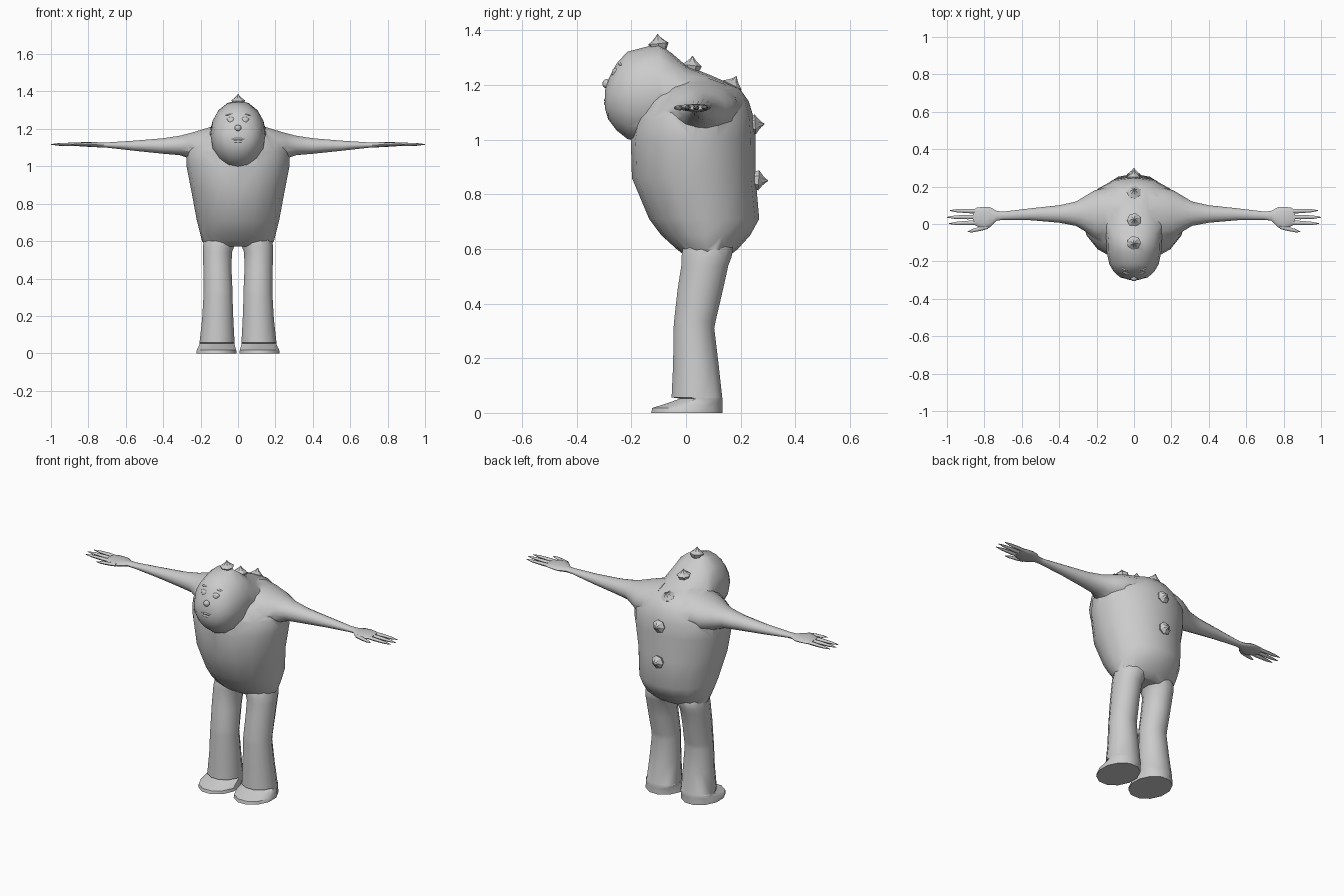
import bpy, bmesh
from math import sin, cos, pi, radians
from mathutils import Vector


def add_mesh(name, bm):
    bmesh.ops.recalc_face_normals(bm, faces=bm.faces)
    me = bpy.data.meshes.new(name)
    bm.to_mesh(me)
    bm.free()
    ob = bpy.data.objects.new(name, me)
    bpy.context.collection.objects.link(ob)
    return ob


def loft(name, axis, rings, n=16, side=1, turn=0.0):
    """Closed skin through ellipses (t, a_min, a_max, b_min, b_max) set along an axis."""
    bm = bmesh.new()
    loops = []
    for t, a0, a1, b0, b1 in rings:
        loop = []
        for i in range(n):
            w = 2 * pi * (i + turn) / n
            a = (a0 + a1) / 2 + (a1 - a0) / 2 * cos(w)
            b = (b0 + b1) / 2 + (b1 - b0) / 2 * sin(w)
            x, y, z = {'x': (t, a, b), 'y': (a, t, b), 'z': (a, b, t)}[axis]
            loop.append(bm.verts.new((side * x, y, z)))
        loops.append(loop)
    for p, q in zip(loops, loops[1:]):
        for i in range(n):
            j = (i + 1) % n
            bm.faces.new((p[i], p[j], q[j], q[i]))
    bm.faces.new(loops[0])
    bm.faces.new(loops[-1])
    return add_mesh(name, bm)


def smooth(ob, angle=35):
    bpy.ops.object.select_all(action='DESELECT')
    ob.select_set(True)
    bpy.context.view_layer.objects.active = ob
    bpy.ops.object.shade_smooth_by_angle(angle=radians(angle))


def ball(name, loc, size, tilt=0.0):
    bpy.ops.mesh.primitive_uv_sphere_add(segments=12, ring_count=8, location=loc,
                                         rotation=(0, tilt, 0))
    ob = bpy.context.object
    ob.name = name
    ob.scale = size
    smooth(ob)
    return ob


# Pear-shaped torso
body = loft("body", 'z', [
    (0.572, -0.17, 0.17, 0.00, 0.155),
    (0.60, -0.192, 0.192, -0.035, 0.19),
    (0.65, -0.205, 0.205, -0.09, 0.235),
    (0.71, -0.22, 0.22, -0.135, 0.268),
    (0.86, -0.248, 0.248, -0.198, 0.255),
    (1.00, -0.275, 0.275, -0.202, 0.255),
    (1.08, -0.275, 0.275, -0.19, 0.248),
    (1.14, -0.235, 0.235, -0.16, 0.23),
    (1.19, -0.17, 0.17, -0.12, 0.195),
    (1.225, -0.09, 0.09, -0.07, 0.11)])
parts = []

# Forward-hanging head running back into the hump
parts.append(loft("head", 'y', [
    (-0.297, -0.03, 0.03, 1.115, 1.18),
    (-0.285, -0.075, 0.075, 1.075, 1.22),
    (-0.255, -0.108, 0.108, 1.035, 1.278),
    (-0.215, -0.132, 0.132, 1.003, 1.322),
    (-0.15, -0.146, 0.146, 0.985, 1.339),
    (-0.10, -0.147, 0.147, 1.00, 1.352),
    (-0.05, -0.152, 0.152, 1.02, 1.315),
    (0.00, -0.16, 0.16, 1.04, 1.272),
    (0.10, -0.15, 0.15, 1.05, 1.232),
    (0.19, -0.08, 0.08, 1.09, 1.192)]))

for s in (1, -1):
    # Arm and palm
    parts.append(loft("arm", 'x', [
        (0.08, -0.10, 0.20, 1.00, 1.228),
        (0.15, -0.10, 0.195, 1.01, 1.212),
        (0.21, -0.08, 0.18, 1.02, 1.193),
        (0.26, -0.04, 0.15, 1.04, 1.178),
        (0.31, -0.01, 0.12, 1.058, 1.165),
        (0.40, 0.007, 0.10, 1.066, 1.151),
        (0.55, 0.02, 0.084, 1.082, 1.138),
        (0.70, 0.022, 0.066, 1.099, 1.128),
        (0.735, 0.018, 0.07, 1.101, 1.128),
        (0.77, -0.018, 0.09, 1.102, 1.13),
        (0.80, -0.03, 0.092, 1.104, 1.131),
        (0.84, -0.012, 0.088, 1.106, 1.129),
        (0.86, 0.0, 0.075, 1.109, 1.125)], 14, s))
    # Leg with a trouser cuff over the foot
    parts.append(loft("leg", 'z', [
        (0.0, 0.004, 0.226, -0.132, 0.138),
        (0.018, 0.006, 0.224, -0.128, 0.138),
        (0.036, 0.012, 0.214, -0.07, 0.137),
        (0.052, 0.016, 0.208, -0.025, 0.136),
        (0.057, 0.015, 0.209, -0.056, 0.136),
        (0.18, 0.022, 0.195, -0.05, 0.122),
        (0.31, 0.027, 0.187, -0.048, 0.106),
        (0.34, 0.027, 0.186, -0.046, 0.112),
        (0.45, 0.032, 0.188, -0.034, 0.138),
        (0.54, 0.030, 0.190, -0.02, 0.158),
        (0.57, 0.018, 0.190, -0.02, 0.17),
        (0.60, 0.005, 0.187, -0.015, 0.175),
        (0.68, 0.03, 0.16, 0.02, 0.15)], 12, s, 0.5))

# Weld everything into one skin
for p in parts:
    m = body.modifiers.new("union", 'BOOLEAN')
    m.operation, m.solver, m.object = 'UNION', 'EXACT', p
    bpy.context.view_layer.objects.active = body
    bpy.ops.object.modifier_apply(modifier=m.name)
    bpy.data.objects.remove(p)
smooth(body, 40)

# Fingers: root y, tip x, tip y
for s in (1, -1):
    for x0, y0, x1, y1 in ((0.82, 0.068, 0.985, 0.072), (0.83, 0.038, 1.0, 0.036),
                           (0.82, 0.008, 0.99, 0.002), (0.78, -0.015, 0.89, -0.042)):
        rings = []
        for f, r in ((0, 0.011), (0.35, 0.012), (0.75, 0.009), (1, 0.002)):
            y = y0 + (y1 - y0) * f
            rings.append((x0 + (x1 - x0) * f, y - r, y + r, 1.117 - r * 0.8, 1.117 + r * 0.8))
        smooth(loft("finger", 'x', rings, 8, s), 50)

# Faceted spikes down the spine: y, z and outward direction
for y, z, d in ((-0.10, 1.342, (-0.1, 1)), (0.02, 1.262, (0.1, 1)), (0.165, 1.192, (0.45, 0.9)),
                (0.243, 1.055, (1, 0.05)), (0.256, 0.852, (1, -0.05))):
    spike = loft("spine_spike", 'z', [
        (h, -r, r, -r, r) for h, r in ((-0.02, 0.024), (0.0, 0.034), (0.010, 0.038),
                                       (0.022, 0.022), (0.033, 0.010), (0.045, 0.001))], 7)
    spike.location = (0, y, z)
    spike.rotation_euler = Vector((0, *d)).to_track_quat('Z', 'Y').to_euler()

# Face
ball("nose", (0, -0.29, 1.205), (0.018, 0.016, 0.017))
ball("upper_lip", (0, -0.291, 1.146), (0.042, 0.01, 0.007))
ball("lower_lip", (0, -0.291, 1.133), (0.036, 0.01, 0.008))
for s in (1, -1):
    ball("eye", (s * 0.037, -0.256, 1.243), (0.019, 0.016, 0.018))
    ball("eyelid", (s * 0.037, -0.255, 1.250), (0.023, 0.015, 0.014))
    ball("eyebrow", (s * 0.042, -0.238, 1.278), (0.026, 0.010, 0.005), s * 0.2)
